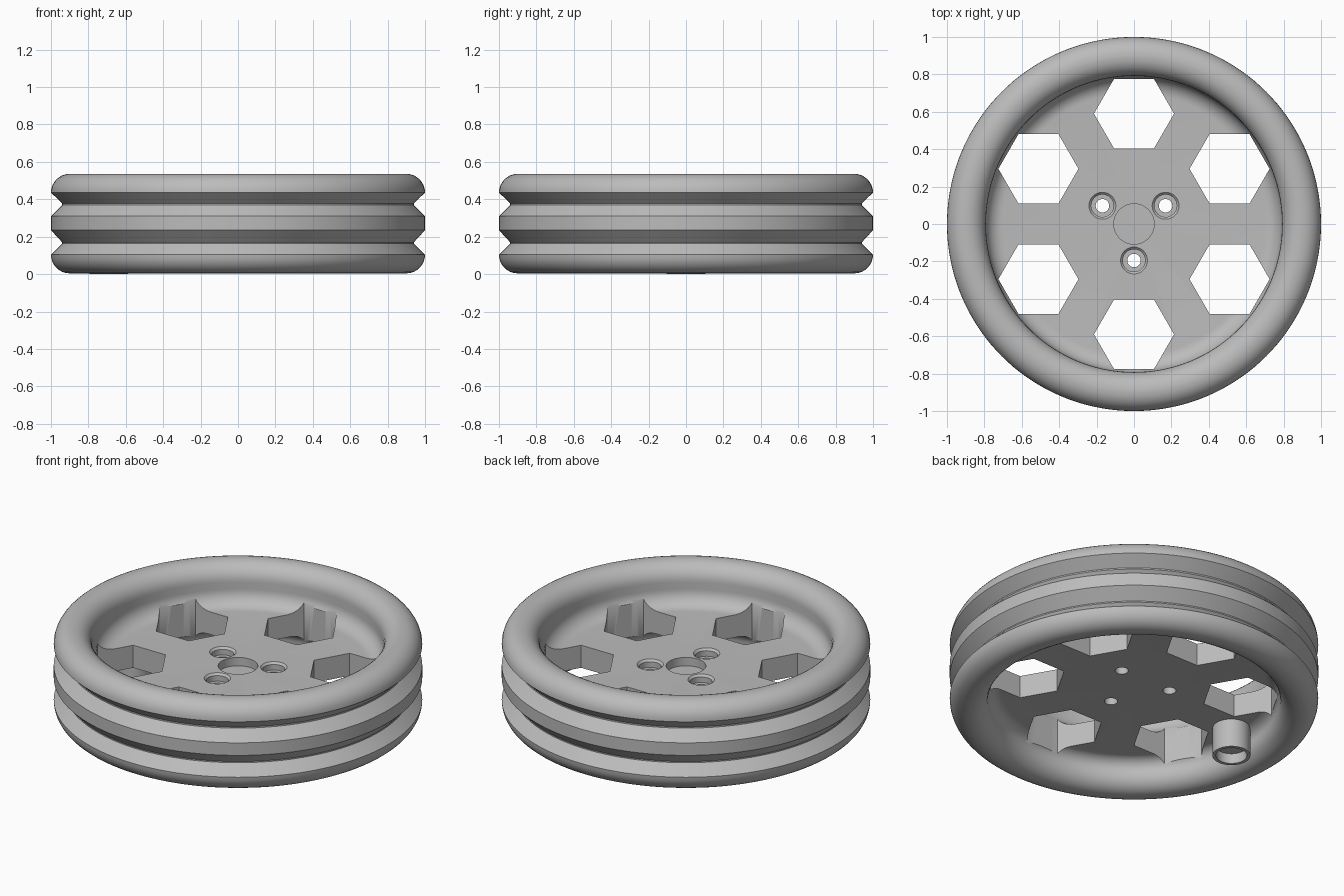
import bpy, bmesh
from math import sin, cos, pi, radians
from mathutils import Matrix

cube = bpy.data.objects.get("Cube")
if cube:
    bpy.data.objects.remove(cube)

grey = bpy.data.materials.new("plain_grey")
grey.use_nodes = True
GREY = (0.5, 0.5, 0.5, 1)
grey.diffuse_color = GREY
grey.node_tree.nodes["Principled BSDF"].inputs["Base Color"].default_value = GREY


def make_object(name, bm):
    mesh = bpy.data.meshes.new(name)
    bmesh.ops.recalc_face_normals(bm, faces=bm.faces)
    bm.to_mesh(mesh)
    bm.free()
    mesh.materials.append(grey)
    obj = bpy.data.objects.new(name, mesh)
    bpy.context.collection.objects.link(obj)
    return obj


def arc(r, z, radius, start, end, steps=8):
    """Points of a circular arc in the (radius, height) plane, in degrees."""
    angles = [radians(start + (end - start) * i / steps) for i in range(steps + 1)]
    return [(r + radius * cos(a), z + radius * sin(a)) for a in angles]


def lathe(name, profile, steps):
    bm = bmesh.new()
    verts = [bm.verts.new((r, 0, z)) for r, z in profile]
    edges = [bm.edges.new(pair) for pair in zip(verts, verts[1:])]
    bmesh.ops.spin(bm, geom=verts + edges, cent=(0, 0, 0), axis=(0, 0, 1),
                   angle=2 * pi, steps=steps, use_merge=True)
    bmesh.ops.remove_doubles(bm, verts=bm.verts, dist=1e-5)
    return make_object(name, bm)


def add_prism(bm, sides, r_low, r_high, low, high, x, y, turn=0):
    place = Matrix.Translation((x, y, (low + high) / 2)) @ Matrix.Rotation(turn, 4, "Z")
    bmesh.ops.create_cone(bm, cap_ends=True, segments=sides, radius1=r_low,
                          radius2=r_high, depth=high - low, matrix=place)


def cut(target, bm):
    cutter = make_object("cutter", bm)
    cutter.hide_render = True
    mod = target.modifiers.new("cut", "BOOLEAN")
    mod.operation, mod.solver, mod.object = "DIFFERENCE", "EXACT", cutter
    bpy.context.view_layer.objects.active = target
    bpy.ops.object.modifier_apply(modifier=mod.name)
    bpy.data.objects.remove(cutter)


def smooth(obj):
    bpy.ops.object.select_all(action="DESELECT")
    obj.select_set(True)
    bpy.context.view_layer.objects.active = obj
    bpy.ops.object.shade_smooth_by_angle(angle=radians(30))


WEB_LOW, WEB_TOP = 0.17, 0.305
WALL = 0.792

# Wheel section: web, inner fillets, rounded lips and two V grooves
profile = [(0, WEB_LOW)]
profile += arc(WALL - 0.07, WEB_LOW - 0.07, 0.07, 90, 0)
profile += arc(WALL + 0.1, 0.104, 0.1, 180, 270)[1:]
profile += arc(0.9, 0.104, 0.1, 270, 360)
profile += [(0.94, 0.163), (0.94, 0.17), (1, 0.235),
            (1, 0.31), (0.94, 0.37), (0.94, 0.378)]
profile += arc(0.9, 0.436, 0.1, 0, 90)
profile += arc(WALL + 0.1, 0.436, 0.1, 90, 180)
profile += arc(WALL - 0.09, WEB_TOP + 0.09, 0.09, 0, -90)
profile += [(0, WEB_TOP)]
wheel = lathe("wheel", profile, 144)

# Six hexagonal windows and three bolt holes right through the web
bm = bmesh.new()
for i in range(6):
    a = pi / 6 + i * pi / 3
    add_prism(bm, 6, 0.214, 0.214, -0.1, 0.7, 0.59 * cos(a), 0.59 * sin(a), pi / 6)
bolts = [(0.195 * cos(a), 0.195 * sin(a)) for a in (pi / 6, 5 * pi / 6, 3 * pi / 2)]
for x, y in bolts:
    add_prism(bm, 32, 0.036, 0.036, -0.1, 0.7, x, y)
cut(wheel, bm)

# Bolt counterbores and the blind centre bore in the top of the web
bm = bmesh.new()
for x, y in bolts:
    add_prism(bm, 32, 0.06, 0.06, WEB_TOP - 0.045, 0.4, x, y)
add_prism(bm, 48, 0.108, 0.108, WEB_TOP - 0.05, 0.4, 0, 0)
cut(wheel, bm)

# Bevelled mouths of the counterbores
bm = bmesh.new()
for x, y in bolts:
    add_prism(bm, 32, 0.058, 0.086, WEB_TOP - 0.014, WEB_TOP + 0.014, x, y)
cut(wheel, bm)
smooth(wheel)

# Hollow grip knob hanging under one spoke
knob = lathe("grip_knob", [(0, 0.06), (0.084, 0.06), (0.084, 0), (0.103, 0),
                           (0.103, WEB_LOW + 0.02), (0, WEB_LOW + 0.02)], 48)
knob.location.x = -0.69
smooth(knob)
